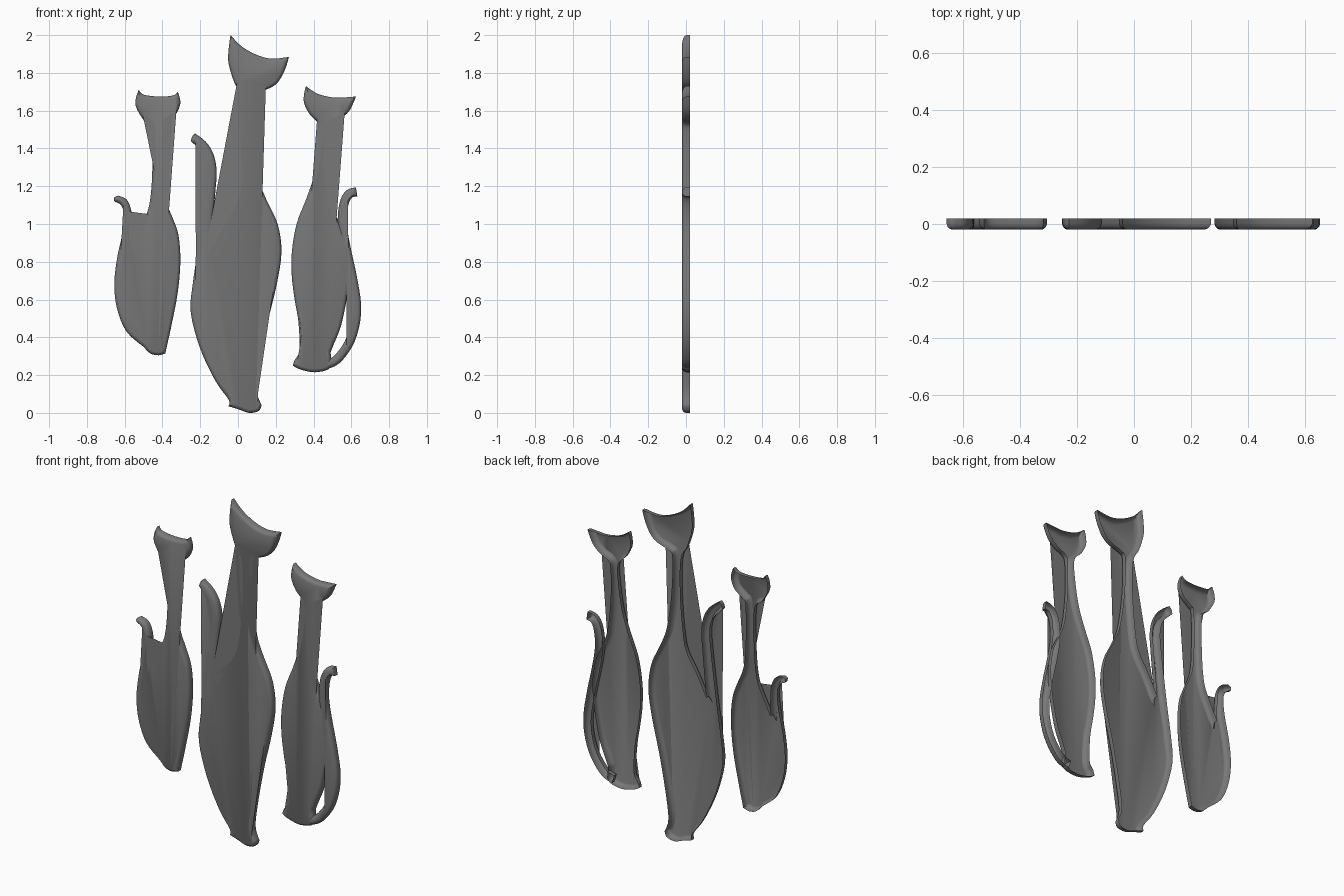
import bpy
import bmesh
from mathutils import Vector
from mathutils.geometry import intersect_point_line

if "Cube" in bpy.data.objects:
    bpy.data.objects.remove(bpy.data.objects["Cube"], do_unlink=True)

# One dull grey for the whole set
grey = bpy.data.materials.new("dull_grey")
grey.use_nodes = True
colour = (0.19, 0.19, 0.19, 1)
grey.diffuse_color = colour
grey.node_tree.nodes["Principled BSDF"].inputs["Base Color"].default_value = colour

# Rim section: depth and inset, from the open back to the flat front
RIM = ((0.02, 0), (0, 0), (-0.009, 0.003), (-0.016, 0.009), (-0.02, 0.018))
STEPS = 4


def smooth_run(points):
    """Catmull-Rom curve through (x, z) points given in hundredths."""
    pts = [Vector(p) / 100 for p in points]
    pts = [pts[0]] + pts + [pts[-1]]
    result = []
    for a, b, c, d in zip(pts, pts[1:], pts[2:], pts[3:]):
        for i in range(STEPS):
            t = i / STEPS
            result.append(b + (c - a) * t / 2
                          + (a * 2 - b * 5 + c * 4 - d) * t * t / 2
                          + (b * 3 - a - c * 3 + d) * t ** 3 / 2)
    return result + [pts[-2]]


def inward(outline):
    """Clockwise outline: mitred directions pointing to the inside."""
    result = []
    for i, p in enumerate(outline):
        before = (p - outline[i - 1]).normalized()
        after = (outline[(i + 1) % len(outline)] - p).normalized()
        along = (before + after).normalized()
        result.append(Vector((along.y, -along.x)) / max(0.4, along.dot(after)))
    return result


def clearance(p, outline):
    """Distance from a point to the nearest outline segment."""
    best = 1
    for i, b in enumerate(outline):
        a = outline[i - 1]
        t = intersect_point_line(p, a, b)[1]
        best = min(best, (a.lerp(b, min(max(t, 0), 1)) - p).length)
    return best


def make_ring(bm, outline, normals, y, inset):
    """Inset ring; points that would cross over merge into a neighbour."""
    n = len(outline)
    good = {}
    for i in range(n):
        p = outline[i] + normals[i] * inset
        if inset == 0 or clearance(p, outline) > inset * 0.93:
            good[i] = bm.verts.new((p.x, y, p.y))
    return [good[min(good, key=lambda k: min((k - i) % n, (i - k) % n))]
            for i in range(n)]


def plaque(name, outline):
    """Thin pressed shell, open at the back, with a rounded front rim."""
    outline = [p for i, p in enumerate(outline)
               if (p - outline[i - 1]).length > 0.0005]
    bm = bmesh.new()
    normals = inward(outline)
    rings = [make_ring(bm, outline, normals, y, inset) for y, inset in RIM]
    for low, high in zip(rings, rings[1:]):
        for i in range(len(low)):
            corners = list(dict.fromkeys((low[i], low[i - 1], high[i - 1], high[i])))
            if len(corners) > 2:
                bm.faces.new(corners)
    front = bm.faces.new(list(dict.fromkeys(reversed(rings[-1]))))
    bmesh.ops.triangulate(bm, faces=[front])
    mesh = bpy.data.meshes.new(name)
    bm.to_mesh(mesh)
    bm.free()
    mesh.materials.append(grey)
    obj = bpy.data.objects.new(name, mesh)
    bpy.context.collection.objects.link(obj)
    bpy.ops.object.select_all(action="DESELECT")
    obj.select_set(True)
    bpy.context.view_layer.objects.active = obj
    bpy.ops.object.shade_smooth_by_angle(angle=0.8)


def body(name, *runs):
    """Closed outline from smooth runs that meet at sharp corners."""
    outline = []
    for run in runs:
        outline += smooth_run(run)[:-1]
    plaque(name, outline)


def tail(name, path, half_width):
    """Band of even width along a smooth path."""
    line = smooth_run(path)
    left, right = [], []
    for i, p in enumerate(line):
        along = (line[min(i + 1, len(line) - 1)] - line[max(i - 1, 0)]).normalized()
        side = Vector((-along.y, along.x)) * half_width
        left.append(p + side)
        right.append(p - side)
    plaque(name, left + right[::-1])


# Tall middle cat: ears, right flank, foot, back and tail, tail tip, tail, neck
body("middle_cat",
     [(-4, 200), (2, 194), (10, 189.5), (18, 187.5), (27, 188.5)],
     [(27, 188.5), (25, 182), (21.5, 175.5), (17, 172), (10, 169.5), (7.5, 166),
      (8, 145), (11, 124), (15, 113), (21, 100), (23, 85), (20.5, 68),
      (16, 49), (12, 28), (10, 12), (12.5, 4)],
     [(12.5, 4), (11, 1), (6, 0), (0, 2), (-5, 3.5)],
     [(-5, 3.5), (-5, 7), (-12, 17), (-20, 34), (-25, 53), (-24, 68),
      (-21.5, 85), (-19.5, 100), (-17.3, 118), (-16.5, 129), (-18.5, 137),
      (-25, 144)],
     [(-25, 144), (-24.2, 146.5), (-22.8, 148)],
     [(-22.8, 148), (-17, 143.5), (-13, 137), (-11.3, 128), (-12, 117),
      (-13.5, 100), (-14.5, 89.5)],
     [(-14.5, 89.5), (-8, 102), (-2, 112), (0.5, 122), (2.5, 145),
      (2.2, 166), (-2, 175), (-5, 185), (-5, 192), (-4, 200)])

# Small cat, built in the same order
body("small_cat",
     [(-52.5, 171), (-50, 168.5), (-42, 167.5), (-34.5, 168), (-31.8, 170)],
     [(-31.8, 170), (-30.5, 164), (-33, 158), (-38, 154), (-40, 150),
      (-40, 125), (-38.5, 113), (-34.5, 103), (-31.5, 94), (-30.5, 80),
      (-32, 63), (-35.5, 45), (-37.5, 36), (-38.5, 31.5)],
     [(-38.5, 31.5), (-42, 30.5), (-46.5, 31.5), (-50, 35)],
     [(-50, 35), (-59, 43), (-64, 55), (-65.5, 68), (-64, 82), (-61.2, 95),
      (-60.3, 105), (-62, 110), (-65.5, 112)],
     [(-65.5, 112), (-65.5, 114), (-63.5, 115)],
     [(-63.5, 115), (-59, 113), (-56.5, 107), (-56, 98), (-56, 90)],
     [(-56, 90), (-50, 102), (-47, 110), (-45.5, 125), (-45.5, 150),
      (-50, 155), (-54, 162), (-54, 167), (-52.5, 171)])

# Slim cat, its separate tail looping out from the foot
body("slim_cat_body",
     [(36, 173), (42, 169), (50, 167), (56, 167), (62.5, 167.5)],
     [(62.5, 167.5), (59, 160), (54, 155.5), (49, 153), (47.5, 148),
      (47.5, 130), (49.5, 112), (52.5, 103), (57, 93), (59, 82), (59, 72),
      (57.5, 60), (54.5, 46), (51, 37), (49, 32)],
     [(49, 32), (49, 24), (41, 21.5), (33, 23), (29, 25)],
     [(29, 25), (30, 28), (32.5, 33), (32, 48), (30, 60), (28.5, 72),
      (28.5, 85), (31, 100), (36, 113), (40, 125), (42.5, 140), (43, 152),
      (38, 158), (35, 164), (35, 169), (36, 173)])
tail("slim_cat_tail",
     [(46, 25.5), (52, 28), (58.5, 36.5), (62, 47), (62.7, 58), (60.5, 72),
      (57.5, 86), (55.5, 97), (55.3, 105), (56.5, 112), (59, 116), (62.8, 117)],
     0.024)
